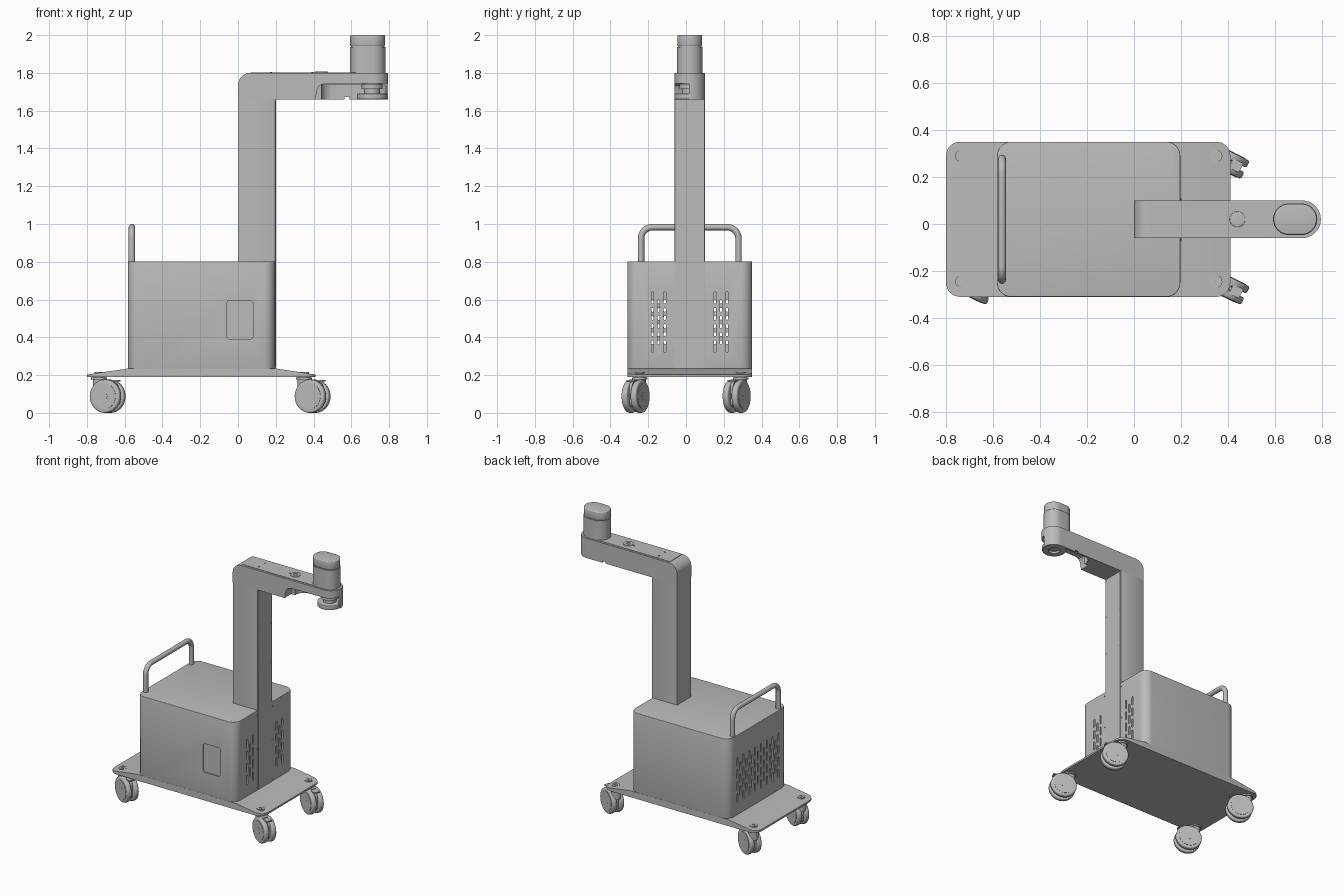
import bpy, bmesh, math
from mathutils import Vector, Matrix

cube = bpy.data.objects.get("Cube")
if cube:
    bpy.data.objects.remove(cube)

grey = bpy.data.materials.new("painted_grey")
grey.use_nodes = True
COLOUR = (0.5, 0.5, 0.5, 1)
grey.diffuse_color = COLOUR
grey.node_tree.nodes["Principled BSDF"].inputs["Base Color"].default_value = COLOUR

AXES = {"x": lambda a, b, h: (h, a, b),
        "y": lambda a, b, h: (a, h, b),
        "z": lambda a, b, h: (a, b, h)}


def rounded(x0, x1, y0, y1, r, n=8):
    """Outline of a rounded rectangle; r may list one radius per corner."""
    radii = r if isinstance(r, (list, tuple)) else [r] * 4
    pts = []
    for k, (x, y, sx, sy) in enumerate(((x1, y1, -1, -1), (x0, y1, 1, -1),
                                        (x0, y0, 1, 1), (x1, y0, -1, 1))):
        q = radii[k]
        if q == 0:
            pts.append((x, y))
            continue
        for i in range(n + 1):
            t = math.pi / 2 * (k + i / n)
            pts.append((x + sx * q + q * math.cos(t), y + sy * q + q * math.sin(t)))
    return pts


def circle(x, y, r, n=32):
    return [(x + r * math.cos(2 * math.pi * i / n), y + r * math.sin(2 * math.pi * i / n))
            for i in range(n)]


def prism(name, outlines, h0, h1, axis="z", bevel=0):
    """Extrude one or several outlines along an axis into one object."""
    if isinstance(outlines[0][0], (int, float)):
        outlines = [outlines]
    bm = bmesh.new()
    for pts in outlines:
        lo, hi = [[bm.verts.new(AXES[axis](a, b, h)) for a, b in pts] for h in (h0, h1)]
        bm.faces.new(lo[::-1])
        bm.faces.new(hi)
        for i in range(len(pts)):
            j = (i + 1) % len(pts)
            bm.faces.new((lo[i], lo[j], hi[j], hi[i]))
    bmesh.ops.recalc_face_normals(bm, faces=bm.faces)
    if bevel:
        caps = [e for e in bm.edges if any(len(f.verts) > 4 for f in e.link_faces)]
        bmesh.ops.bevel(bm, geom=caps, offset=bevel, segments=3, profile=0.5, affect="EDGES")
    mesh = bpy.data.meshes.new(name)
    bm.to_mesh(mesh)
    bm.free()
    mesh.materials.append(grey)
    obj = bpy.data.objects.new(name, mesh)
    bpy.context.collection.objects.link(obj)
    return obj


def carve(obj, cutter, operation="DIFFERENCE"):
    """Apply a boolean and discard the cutter."""
    mod = obj.modifiers.new("carve", "BOOLEAN")
    mod.operation, mod.object, mod.solver = operation, cutter, "EXACT"
    bpy.context.view_layer.update()
    deps = bpy.context.evaluated_depsgraph_get()
    mesh = bpy.data.meshes.new_from_object(obj.evaluated_get(deps))
    obj.modifiers.clear()
    obj.data = mesh
    bpy.data.objects.remove(cutter)


MID = 0.02                     # centre line of the body in y
FRONT, BACK = -0.31, 0.35

# Base plate, thickest under the cabinet
base = prism("base_plate", rounded(-0.8, 0.41, FRONT, BACK, 0.06), 0.19, 0.235)
slope = [(-0.9, 0.1), (0.5, 0.1), (0.5, 0.203), (0.41, 0.203), (0.2, 0.235),
         (0.2, 0.3), (-0.58, 0.3), (-0.58, 0.235), (-0.8, 0.203), (-0.9, 0.203)]
carve(base, prism("slope_cutter", slope, -0.5, 0.5, "y"), "INTERSECT")

# Hollow cabinet
cabinet = prism("cabinet", rounded(-0.583, 0.197, FRONT, BACK, 0.06), 0.233, 0.802, bevel=0.004)
carve(cabinet, prism("hollow_cutter", rounded(-0.571, 0.185, FRONT + 0.012, BACK - 0.012, 0.05),
                     0.245, 0.79))
carve(cabinet, prism("panel_cutter", rounded(-0.06, 0.08, 0.39, 0.595, 0.02),
                     FRONT - 0.05, FRONT + 0.008, "y"))


def slots(columns):
    """Staggered columns of vertical vent slots."""
    out = []
    for i, y in enumerate(columns):
        heights = [0.352 + 0.086 * k for k in range(4)] if i % 2 == 0 else \
                  [0.395 + 0.086 * k for k in range(3)]
        out += [rounded(y - 0.006, y + 0.006, z - 0.032, z + 0.032, 0.0055, 3) for z in heights]
    return out


STEP = 0.032
front_columns = [MID + s * 0.165 + k * STEP for s in (-1, 1) for k in (-1, 0, 1)]
for group in (front_columns[:3], front_columns[3:]):
    carve(cabinet, prism("vent_cutter", slots(group), 0.1, 0.25, "x"))
rear_columns = [MID + k * 0.033 for k in range(-7, 8)]
carve(cabinet, prism("rear_vent_cutter", slots(rear_columns), -0.65, -0.5, "x"))

# Column with its cover strip and screws
prism("column", rounded(0.0, 0.198, -0.06, 0.1, 0.004, 2), 0.235, 1.66)
prism("column_cover", rounded(-0.056, 0.096, 0.24, 1.655, 0.004, 2), 0.19, 0.2, "x")
screws = [circle(y, z, 0.004, 8) for y in (-0.066, 0.106) for z in (0.25, 0.53, 0.77)]
screws += [circle(y, z, 0.004, 8) for y in (-0.05, 0.09) for z in (1.09, 1.37, 1.645)]
prism("column_screws", screws, 0.194, 0.202, "x")

# Arm with rounded end, recessed from below
arm = prism("arm", rounded(0, 0.795, -0.06, 0.1, (0.0795, 0, 0, 0.0795), 14), 1.66, 1.8)
carve(arm, prism("arm_corner_cutter", rounded(0, 0.9, 1.6, 1.8, (0, 0.065, 0, 0)),
                 -0.2, 0.2, "y"), "INTERSECT")
side = [(0.405, 1.6), (0.41, 1.665), (0.42, 1.715), (0.432, 1.733), (0.455, 1.742),
        (0.61, 1.745), (0.9, 1.745), (0.9, 1.6)]
carve(arm, prism("side_recess_cutter", side, -0.2, 0.015, "y"))
carve(arm, prism("under_recess_cutter", rounded(0.44, 0.785, -0.04, 0.088, 0.063), 1.6, 1.735))
carve(arm, prism("notch_cutter", rounded(0.565, 0.59, 1.6, 1.672, 0), 0.05, 0.2, "y"))
cover = prism("arm_top_cover", rounded(0.0, 0.78, -0.046, 0.086, (0.0655, 0.004, 0.004, 0.0655)),
              1.79, 1.803)
carve(cover, prism("cover_trim", rounded(0.066, 1, -0.2, 0.2, 0), 1.7, 1.9), "INTERSECT")
ring = prism("arm_ring", circle(0.44, MID, 0.033), 1.795, 1.808, bevel=0.002)
carve(ring, prism("ring_cutter", circle(0.44, MID, 0.013), 1.7, 1.9))
prism("arm_screws", [circle(0.175, y, 0.006, 12) for y in (-0.015, 0.055)]
      + [circle(0.395, MID, 0.006, 12)], 1.795, 1.806)

# Motor head above the arm
prism("head_body", rounded(0.592, 0.78, -0.047, 0.087, 0.0665, 12), 1.79, 1.938)
prism("head_seam", rounded(0.597, 0.775, -0.042, 0.082, 0.0615, 12), 1.93, 1.95)
prism("head_cap", rounded(0.594, 0.778, -0.045, 0.085, 0.0645, 12), 1.941, 2.0, bevel=0.006)

# Tool flange below the arm
prism("flange_shaft", circle(0.71, MID, 0.042), 1.685, 1.75)
prism("flange_collar", circle(0.71, MID, 0.055), 1.715, 1.74)
flange = prism("flange_disc", circle(0.71, MID, 0.08, 48), 1.66, 1.69, bevel=0.003)
carve(flange, prism("flange_cutter", circle(0.71, MID, 0.038), 1.6, 1.675))

# Push handle, a bent tube
curve = bpy.data.curves.new("handle", "CURVE")
curve.dimensions, curve.bevel_depth, curve.bevel_resolution = "3D", 0.017, 4
half = [(y, z) for y, z in rounded(-0.258, 0.258, 0.5, 0.983, (0.06, 0.06, 0, 0))][:-2]
path = [(0.258, 0.79)] + half + [(-0.258, 0.79)]
spline = curve.splines.new("POLY")
spline.points.add(len(path) - 1)
for p, (y, z) in zip(spline.points, path):
    p.co = (-0.562, MID + y, z, 1)
curve.materials.append(grey)
tube = bpy.data.objects.new("handle_curve", curve)
bpy.context.collection.objects.link(tube)
bpy.context.view_layer.update()
mesh = bpy.data.meshes.new_from_object(tube.evaluated_get(bpy.context.evaluated_depsgraph_get()))
bpy.data.objects.remove(tube)
bpy.context.collection.objects.link(bpy.data.objects.new("push_handle", mesh))


# Twin wheel casters, all trailing the same way
def caster(name, x, y):
    parts = [prism(name + "_mount", circle(0, 0, 0.034), 0.12, 0.192),
             prism(name + "_mount_plate", circle(0, 0, 0.042), 0.178, 0.188),
             prism(name + "_hood", rounded(-0.02, 0.11, 0.03, 0.165, 0.03), -0.008, 0.008, "y"),
             prism(name + "_hood_top", rounded(-0.02, 0.065, -0.03, 0.03, 0.015), 0.158, 0.176),
             prism(name + "_brake", rounded(0.07, 0.118, -0.022, 0.022, 0.006), 0.166, 0.174),
             prism(name + "_axle", circle(0.05, 0.088, 0.02), -0.046, 0.046, "y")]
    for s in (-1, 1):
        a, b = sorted((s * 0.01, s * 0.043))
        parts.append(prism(name + "_wheel", circle(0.05, 0.088, 0.088, 40), a, b, "y", bevel=0.009))
        a, b = sorted((s * 0.04, s * 0.0455))
        parts.append(prism(name + "_wheel_cap", circle(0.05, 0.088, 0.068, 40), a, b, "y"))
    turn = Matrix.Translation((x, y, 0)) @ Matrix.Rotation(math.radians(-26), 4, "Z")
    for p in parts:
        p.data.transform(turn)
    bolt = prism(name + "_bolt_ring", circle(x, y, 0.026, 24), 0.2, 0.217)
    carve(bolt, prism("bolt_cutter", circle(x, y, 0.011, 12), 0.212, 0.3))


for end, x in (("rear", -0.735), ("front", 0.35)):
    for side_name, y in (("left", 0.29), ("right", -0.245)):
        caster(f"{end}_{side_name}_caster", x, y)

# Smooth shading with sharp edges kept
bpy.ops.object.select_all(action="DESELECT")
for obj in bpy.context.collection.objects:
    if obj.type == "MESH":
        obj.select_set(True)
        bpy.context.view_layer.objects.active = obj
bpy.ops.object.shade_smooth_by_angle(angle=math.radians(32))
